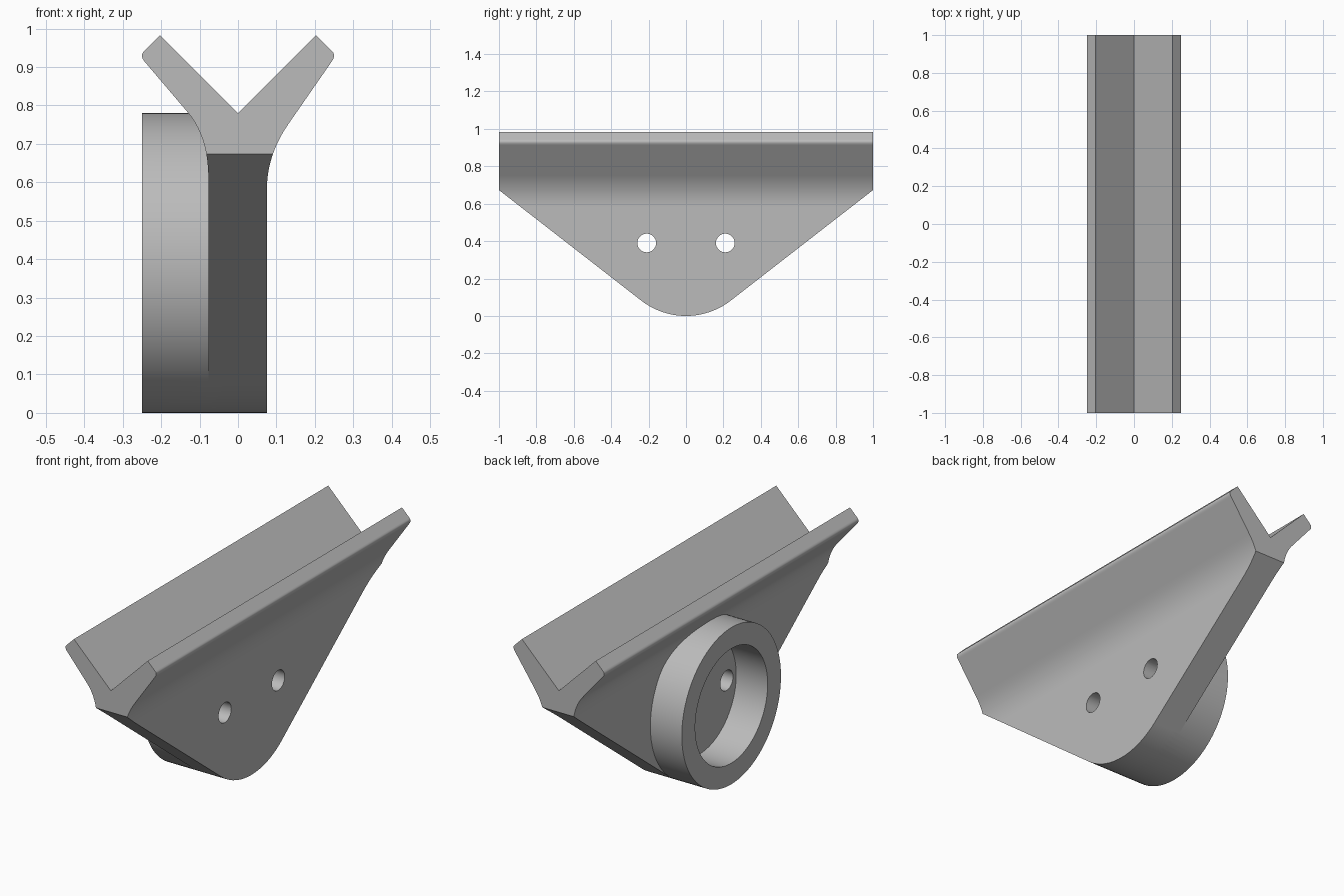
import bpy, bmesh, math
from mathutils import Matrix, Vector

cube = bpy.data.objects.get("Cube")
if cube:
    bpy.data.objects.remove(cube, do_unlink=True)

grey = bpy.data.materials.new("plain grey")
grey.use_nodes = True
COLOUR = (0.5, 0.5, 0.5, 1)
grey.diffuse_color = COLOUR
grey.node_tree.nodes["Principled BSDF"].inputs["Base Color"].default_value = COLOUR

R = 0.39          # boss radius, also its centre height
SEGMENTS = 96


def extrude(name, points, shift):
    """Solid made by sweeping a closed outline along a vector."""
    bm = bmesh.new()
    face = bm.faces.new([bm.verts.new(p) for p in points])
    swept = bmesh.ops.extrude_face_region(bm, geom=[face], use_keep_orig=True)
    verts = [v for v in swept["geom"] if isinstance(v, bmesh.types.BMVert)]
    bmesh.ops.translate(bm, verts=verts, vec=shift)
    bmesh.ops.recalc_face_normals(bm, faces=bm.faces)
    mesh = bpy.data.meshes.new(name)
    bm.to_mesh(mesh)
    bm.free()
    mesh.materials.append(grey)
    obj = bpy.data.objects.new(name, mesh)
    bpy.context.collection.objects.link(obj)
    return obj


def disc(name, radius, y, x0, x1, segments=SEGMENTS):
    """Cylinder lying along x at boss height."""
    step = math.tau / segments
    ring = [(x0, y + radius * math.sin(i * step), R - radius * math.cos(i * step))
            for i in range(segments)]
    return extrude(name, ring, (x1 - x0, 0, 0))


def combine(target, other, operation):
    mod = target.modifiers.new(operation, "BOOLEAN")
    mod.object, mod.operation, mod.solver = other, operation, "EXACT"
    bpy.context.view_layer.objects.active = target
    bpy.ops.object.modifier_apply(modifier=mod.name)
    bpy.data.objects.remove(other, do_unlink=True)


def fillet(a, corner, b, steps=10):
    """Smooth curve from a to b, tangent to both legs of the corner."""
    a, corner, b = Vector(a), Vector(corner), Vector(b)
    return [a * (1 - t) ** 2 + corner * 2 * t * (1 - t) + b * t * t
            for t in (i / steps for i in range(steps + 1))]


# Y-shaped section: web, filleted flanges and V groove
right = fillet((0.075, 0.58), (0.075, 0.67), (0.13, 0.75))
right += fillet((0.243, 0.913), (0.257, 0.932), (0.243, 0.943), 5)
right += [Vector((0.203, 0.983))]
left = fillet((-0.077, 0.61), (-0.077, 0.722), (-0.135, 0.787))
left += fillet((-0.243, 0.914), (-0.257, 0.93), (-0.243, 0.943), 5)
left += [Vector((-0.203, 0.983))]
section = [Vector((0.075, -0.1))] + right + [Vector((0, 0.78))]
section += left[::-1] + [Vector((-0.077, -0.1))]
bracket = extrude("cradle_bracket", [(p.x, -1, p.y) for p in section], (0, 2, 0))

# Side outline: tapering sides that run tangent into the round bottom
step = math.tau / SEGMENTS
arc = [(R * math.sin(i * step), R - R * math.cos(i * step)) for i in range(-10, 11)]
outline = [(-1, 1.2), (-1, 0.673)] + arc + [(1, 0.673), (1, 1.2)]
taper = extrude("taper_cutter", [(-0.5, y, z) for y, z in outline], (1, 0, 0))
combine(bracket, taper, "INTERSECT")

# Round boss with its recess, then the two bolt holes
combine(bracket, disc("boss", R, 0, -0.25, -0.03), "UNION")
combine(bracket, disc("recess_cutter", 0.285, 0, -0.4, -0.077), "DIFFERENCE")
for y in (-0.21, 0.21):
    combine(bracket, disc("hole_cutter", 0.05, y, -0.2, 0.2, 32), "DIFFERENCE")

# Smooth curves with crisp edges
bpy.ops.object.select_all(action="DESELECT")
bracket.select_set(True)
bpy.context.view_layer.objects.active = bracket
bpy.ops.object.shade_smooth_by_angle(angle=math.radians(25))
normals = bracket.modifiers.new("even_shading", "WEIGHTED_NORMAL")
normals.keep_sharp = True
